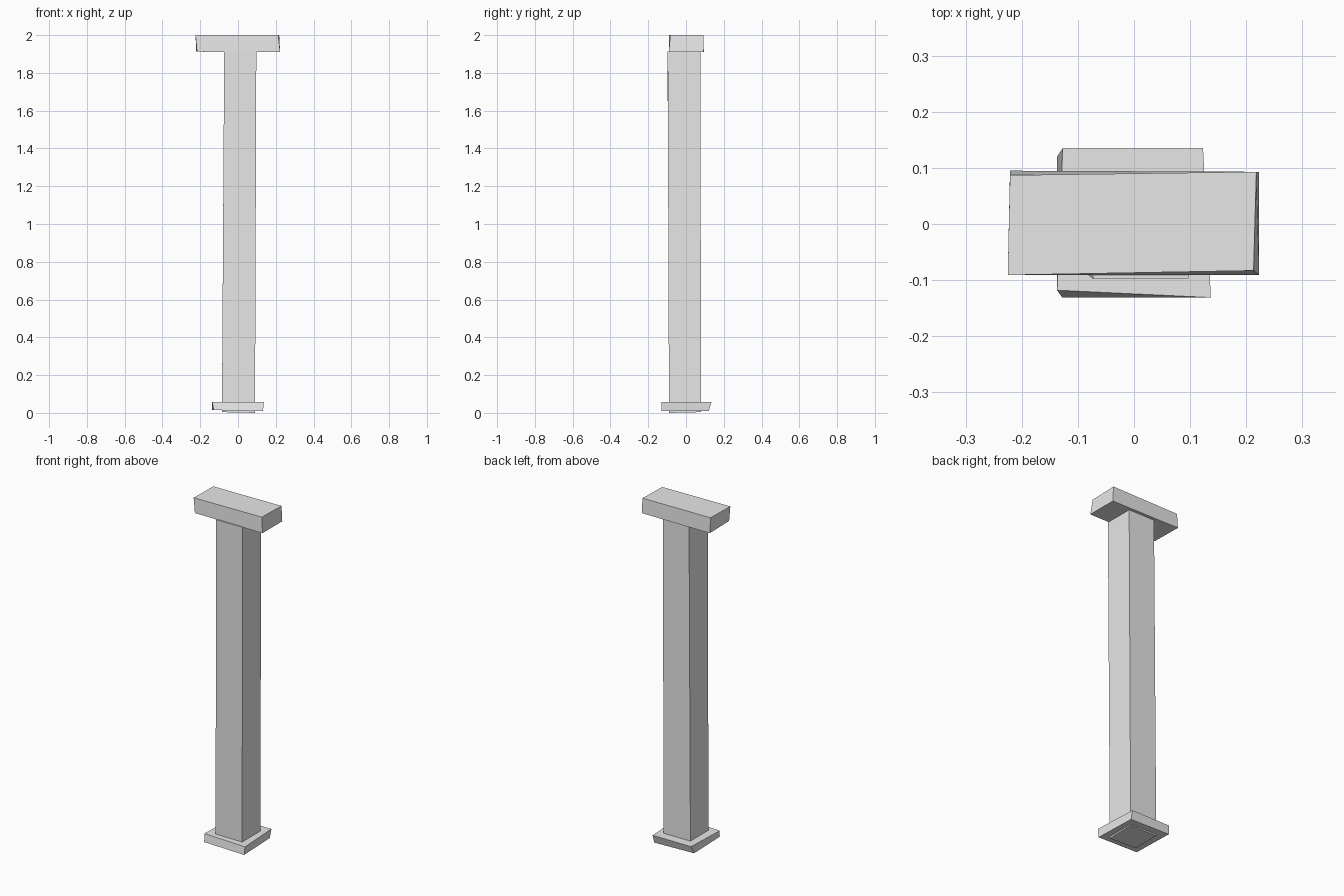
import bpy
import bmesh

stone = bpy.data.materials.new("light_grey")
stone.diffuse_color = (0.8, 0.8, 0.8, 1)


def slab(name, bottom, top):
    """Slightly irregular block; each ring runs front-left, front-right, back-right, back-left."""
    bm = bmesh.new()
    lo = [bm.verts.new(c) for c in bottom]
    hi = [bm.verts.new(c) for c in top]
    bm.faces.new(lo[::-1])
    bm.faces.new(hi)
    for i in range(4):
        j = (i + 1) % 4
        bm.faces.new((lo[i], lo[j], hi[j], hi[i]))
    bmesh.ops.recalc_face_normals(bm, faces=bm.faces)
    mesh = bpy.data.meshes.new(name)
    bm.to_mesh(mesh)
    bm.free()
    mesh.materials.append(stone)
    obj = bpy.data.objects.new(name, mesh)
    bpy.context.collection.objects.link(obj)
    return obj


# Square foot with slightly crooked sides
slab("base",
     [(-0.128, -0.131, 0.015), (0.132, -0.131, 0.009), (0.122, 0.121, 0.010), (-0.137, 0.120, 0.016)],
     [(-0.137, -0.118, 0.058), (0.137, -0.131, 0.058), (0.123, 0.135, 0.058), (-0.127, 0.135, 0.058)])

# Tall post, leaning very slightly
slab("post",
     [(-0.085, -0.088, 0.004), (0.090, -0.090, 0.0), (0.090, 0.080, 0.004), (-0.085, 0.080, 0.006)],
     [(-0.073, -0.098, 1.914), (0.097, -0.097, 1.914), (0.097, 0.076, 1.914), (-0.073, 0.076, 1.914)])

# Wide bracket across the top
slab("cap",
     [(-0.217, -0.091, 1.912), (0.223, -0.091, 1.911), (0.223, 0.093, 1.911), (-0.221, 0.095, 1.912)],
     [(-0.225, -0.091, 2.0), (0.213, -0.083, 2.0), (0.218, 0.093, 2.0), (-0.221, 0.087, 2.0)])
